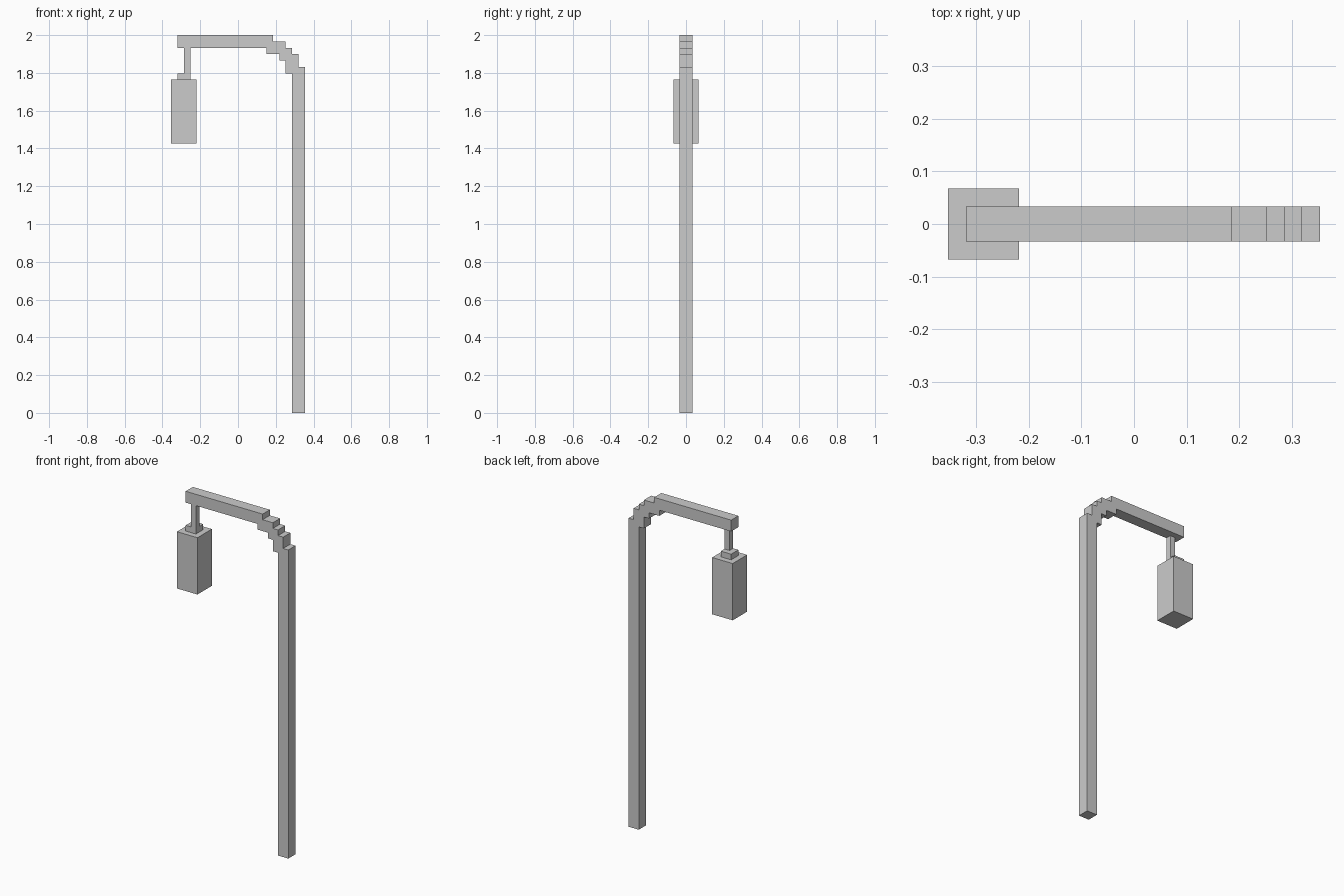
import bpy, bmesh

if "Cube" in bpy.data.objects:
    bpy.data.objects.remove(bpy.data.objects["Cube"])

U = 2 / 59.35   # size of one block step
TOP = 2.0       # heights below are counted down from the top
GROUND = -TOP / U


def extrude_profile(name, profile, y0, y1):
    """Solid from an x/z outline in block steps, extruded from y0 to y1."""
    mesh = bpy.data.meshes.new(name)
    bm = bmesh.new()
    verts = [bm.verts.new((x * U, y0 * U, TOP + z * U)) for x, z in profile]
    face = bm.faces.new(verts)
    new = bmesh.ops.extrude_face_region(bm, geom=[face])["geom"]
    moved = [v for v in new if isinstance(v, bmesh.types.BMVert)]
    bmesh.ops.translate(bm, verts=moved, vec=(0, (y1 - y0) * U, 0))
    bmesh.ops.recalc_face_normals(bm, faces=bm.faces)
    bm.to_mesh(mesh)
    bm.free()
    obj = bpy.data.objects.new(name, mesh)
    bpy.context.collection.objects.link(obj)
    return obj


def block(name, x0, x1, y0, y1, z0, z1):
    return extrude_profile(name, [(x0, z0), (x1, z0), (x1, z1), (x0, z1)], y0, y1)


# Post and arm with the stepped bend, as one outline
outer = [(-9.5, 0), (5.5, 0), (5.5, -1), (7.5, -1), (7.5, -2), (8.5, -2),
         (8.5, -3), (9.5, -3), (9.5, -5), (10.5, -5), (10.5, GROUND)]
inner = [(8.5, GROUND), (8.5, -6), (7.5, -6), (7.5, -4), (6.5, -4),
         (6.5, -3), (4.5, -3), (4.5, -2), (-9.5, -2)]
extrude_profile("post_and_arm", outer + inner, -1, 1)

# Hanging rod, on the front right corner of the cap
block("hanging_rod", -8.5, -7.5, -1, 0, -6, -2)

# Lantern cap and body
block("lantern_cap", -9.5, -7.5, -1, 1, -7, -6)
block("lantern_body", -10.5, -6.5, -2, 2, -17, -7)
